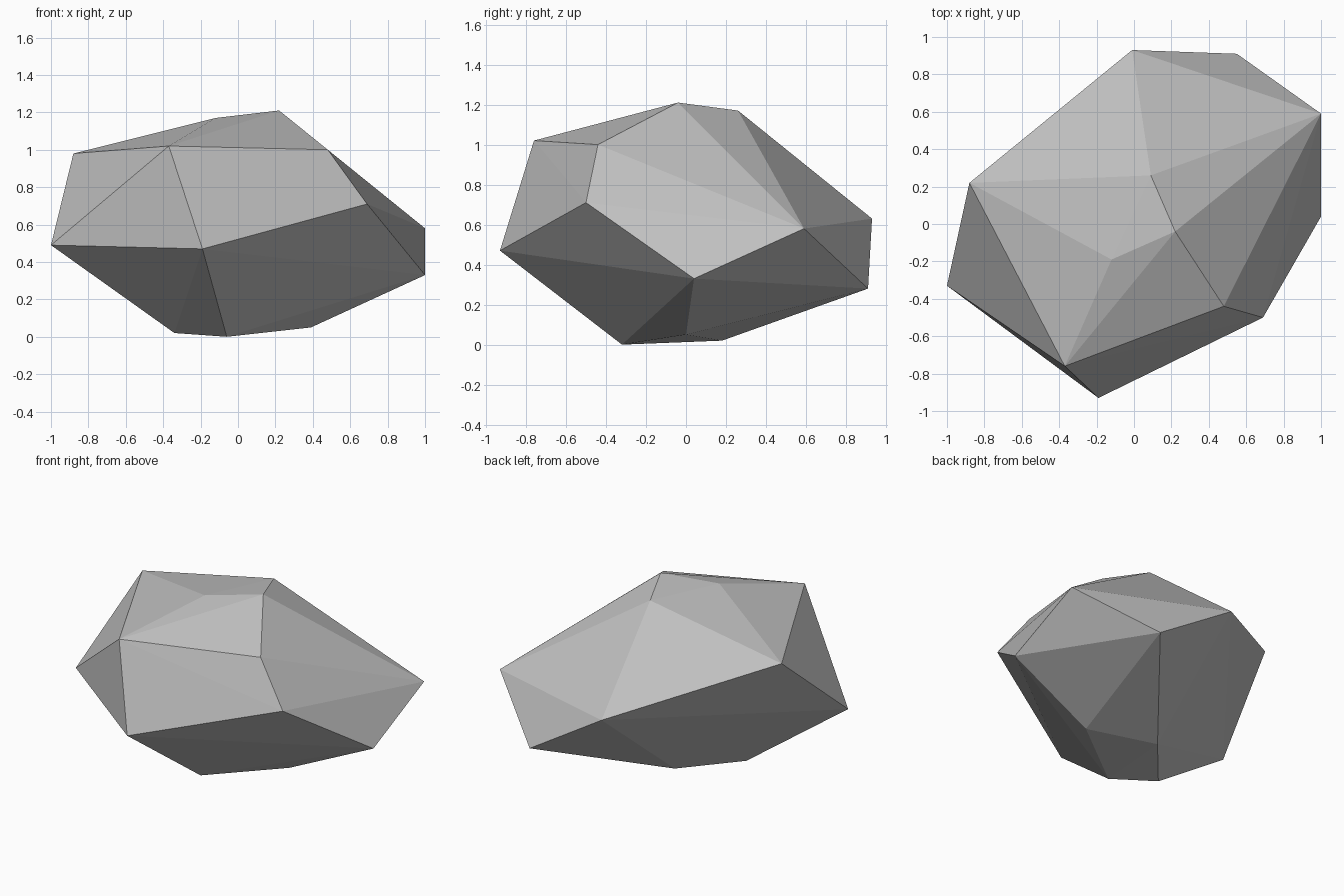
import bpy
import bmesh

if "Cube" in bpy.data.objects:
    bpy.data.objects.remove(bpy.data.objects["Cube"])

# Corner rings of the boulder, from the base up to the crown
base = [(-0.06, -0.32, 0.0), (0.39, 0.0, 0.05), (-0.04, 0.18, 0.02), (-0.34, -0.17, 0.02)]
waist = [(-0.19, -0.93, 0.47), (1.0, 0.04, 0.33), (0.55, 0.91, 0.28),
         (-0.01, 0.93, 0.63), (-1.0, -0.33, 0.49), (1.0, 0.59, 0.58)]
shoulder = [(0.69, -0.50, 0.71), (0.48, -0.44, 1.0), (-0.37, -0.76, 1.02), (-0.88, 0.22, 0.98)]
crown = [(0.22, -0.04, 1.21), (-0.12, -0.19, 1.17), (0.09, 0.26, 1.17)]

# Wrap the corners in a faceted shell
bm = bmesh.new()
for co in base + waist + shoulder + crown:
    bm.verts.new(co)
bmesh.ops.convex_hull(bm, input=bm.verts[:])
bmesh.ops.recalc_face_normals(bm, faces=bm.faces[:])
for f in bm.faces:
    f.smooth = False

mesh = bpy.data.meshes.new("boulder")
bm.to_mesh(mesh)
bm.free()

# Plain grey stone
stone = bpy.data.materials.new("grey stone")
stone.diffuse_color = (0.52, 0.52, 0.52, 1.0)
stone.use_nodes = True
stone.node_tree.nodes["Principled BSDF"].inputs["Base Color"].default_value = stone.diffuse_color
mesh.materials.append(stone)

boulder = bpy.data.objects.new("boulder", mesh)
bpy.context.collection.objects.link(boulder)
